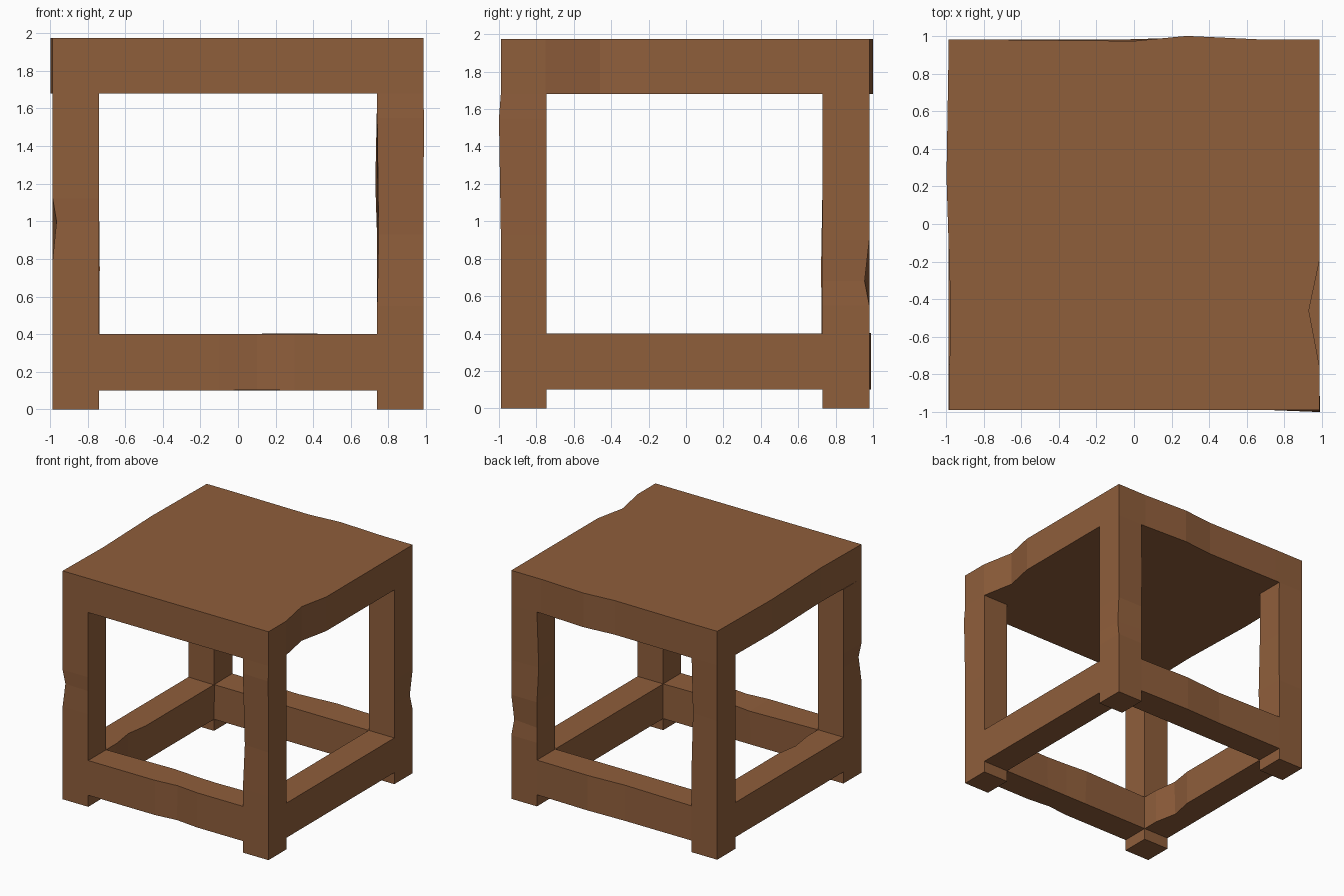
import bpy, bmesh

if "Cube" in bpy.data.objects:
    bpy.data.objects.remove(bpy.data.objects["Cube"])

wood = bpy.data.materials.new("brown wood")
wood.diffuse_color = (0.275, 0.112, 0.044, 1)
wood.use_nodes = True
wood.node_tree.nodes["Principled BSDF"].inputs["Base Color"].default_value = wood.diffuse_color

# Outer and inner limits of the frame
XO, XI = 0.985, 0.74
YF, YFI, YBI, YB = -0.99, -0.745, 0.73, 0.98
Z_RAIL, Z_RAIL_TOP, Z_SLAB, Z_TOP = 0.10, 0.40, 1.68, 1.975


def finish(name, bm):
    bmesh.ops.recalc_face_normals(bm, faces=bm.faces)
    me = bpy.data.meshes.new(name)
    bm.to_mesh(me)
    bm.free()
    me.materials.append(wood)
    ob = bpy.data.objects.new(name, me)
    bpy.context.collection.objects.link(ob)


def beam(name, axis, lo, hi, dents=()):
    """Box split by rings along axis; each dent is (position, corner, du, dv).
    Corners 0..3 run (lo,lo), (hi,lo), (hi,hi), (lo,hi) in the two other axes."""
    u, v = [a for a in range(3) if a != axis]
    stations = sorted({lo[axis], hi[axis], *(d[0] for d in dents)})
    bm = bmesh.new()
    rings = []
    for s in stations:
        ring = []
        for c, (a, b) in enumerate(((lo, lo), (hi, lo), (hi, hi), (lo, hi))):
            p = [0, 0, 0]
            p[axis], p[u], p[v] = s, a[u], b[v]
            for pos, corner, du, dv in dents:
                if pos == s and corner == c:
                    p[u] += du
                    p[v] += dv
            ring.append(bm.verts.new(p))
        rings.append(ring)
    for r, q in zip(rings, rings[1:]):
        for i in range(4):
            j = (i + 1) % 4
            bm.faces.new((r[i], r[j], q[j], q[i]))
    bm.faces.new(rings[0])
    bm.faces.new(rings[-1])
    finish(name, bm)


# Thick top with worn outline
outline = [(-XO, YF), (XO, YF), (XO, -0.75), (0.93, -0.46), (XO, -0.2), (XO, YB),
           (0.7, YB), (0.28, 1.0), (0.0, 0.973), (-0.7, YB), (-XO, YB),
           (-0.997, 0.25), (-0.975, -0.45)]
bm = bmesh.new()
face = bm.faces.new([bm.verts.new((x, y, Z_SLAB)) for x, y in outline])
ext = bmesh.ops.extrude_face_region(bm, geom=[face], use_keep_orig=True)
top = [g for g in ext["geom"] if isinstance(g, bmesh.types.BMVert)]
bmesh.ops.translate(bm, verts=top, vec=(0, 0, Z_TOP - Z_SLAB))
finish("top_slab", bm)

# Four legs with small chips and bulges
beam("front_left_leg", 2, (-XO, YF, 0), (-XI, YFI, Z_SLAB),
     [(0.8, 0, 0, 0), (1.0, 0, 0.02, 0.01), (1.12, 0, 0, 0)])
beam("front_right_leg", 2, (XI, YF, 0), (XO, YFI, Z_SLAB),
     [(0.55, 0, 0, 0), (0.93, 0, 0.008, 0.015), (1.55, 1, 0.004, -0.01)])
beam("back_right_leg", 2, (XI, YBI, 0), (XO, YB, Z_SLAB),
     [(0.55, 2, 0, 0), (0.68, 2, -0.01, -0.025), (0.9, 2, 0, 0), (1.2, 3, -0.01, -0.01)])
beam("back_left_leg", 2, (-XO, YBI, 0), (-XI, YB, Z_SLAB),
     [(0.75, 1, 0.005, -0.008), (1.2, 2, -0.006, -0.01)])

# Four lower rails flush with the legs
beam("front_rail", 0, (-XI, YF, Z_RAIL), (XI, YFI, Z_RAIL_TOP),
     [(-0.1, 2, 0.02, -0.003), (0.1, 3, 0.02, 0), (0.1, 0, 0.015, 0.004), (0.3, 2, -0.01, 0)])
beam("back_rail", 0, (-XI, YBI, Z_RAIL), (XI, YB, Z_RAIL_TOP),
     [(-0.1, 2, -0.015, 0), (0.25, 2, 0.01, 0.003), (0.25, 1, 0.01, 0)])
beam("left_rail", 1, (-XO, YFI, Z_RAIL), (-XI, YBI, Z_RAIL_TOP),
     [(-0.6, 1, 0, 0), (-0.4, 1, -0.04, 0), (-0.4, 2, -0.03, 0), (-0.2, 2, 0, 0)])
beam("right_rail", 1, (XI, YFI, Z_RAIL), (XO, YBI, Z_RAIL_TOP))
